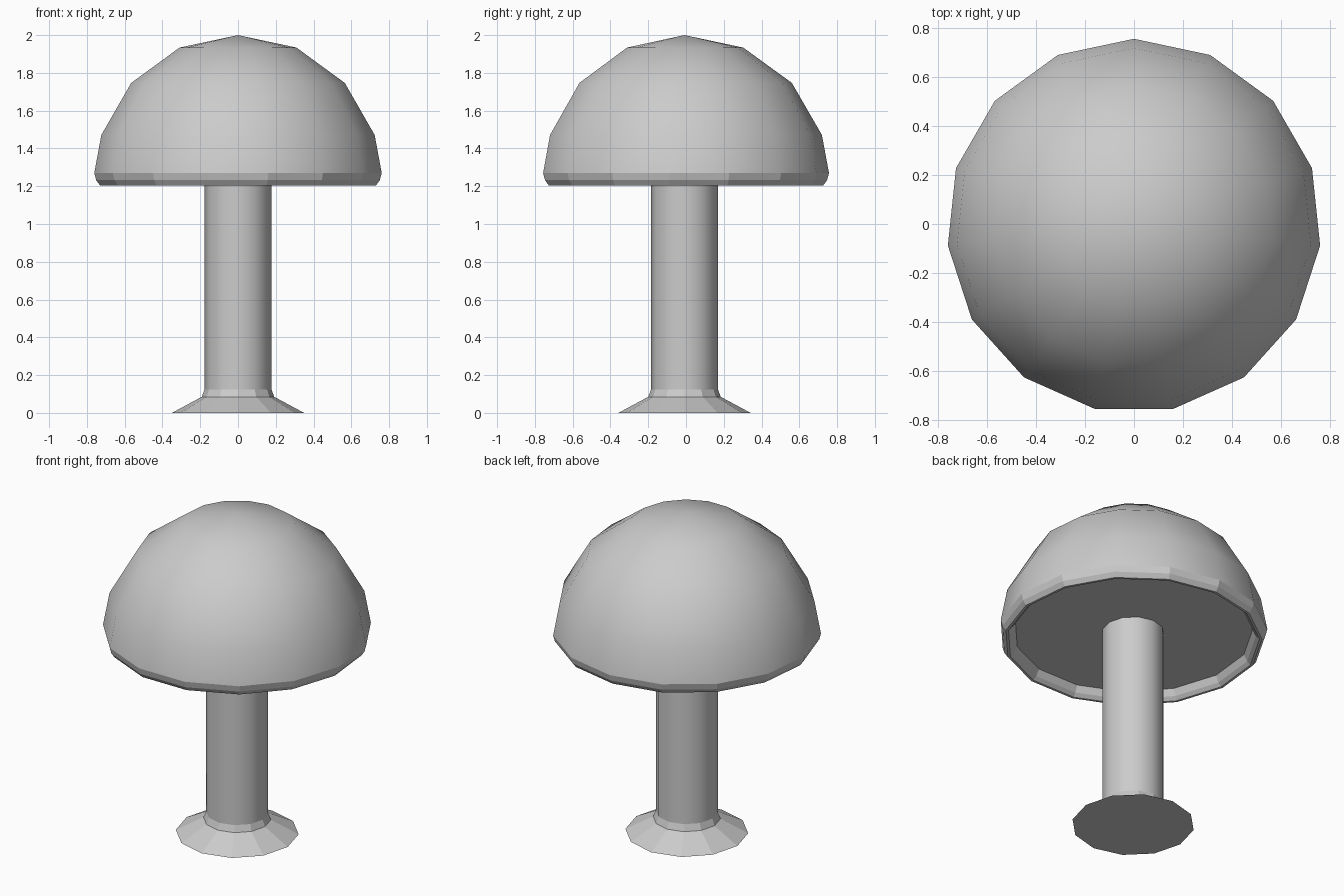
import bpy, bmesh, math

if "Cube" in bpy.data.objects:
    bpy.data.objects.remove(bpy.data.objects["Cube"])

CENTRE_Y = -0.008

def lathe(name, profile, sides, smooth_bands=()):
    """Revolve (radius, z) points; radius 0 makes a pole, open ends are capped."""
    bm = bmesh.new()
    rings = []
    for r, z in profile:
        if r == 0:
            rings.append([bm.verts.new((0, CENTRE_Y, z))] * sides)
            continue
        angles = [math.pi / 2 + math.tau * i / sides for i in range(sides)]
        rings.append([bm.verts.new((r * math.cos(a), CENTRE_Y + r * math.sin(a), z))
                      for a in angles])
    for band, (low, high) in enumerate(zip(rings, rings[1:])):
        for i in range(sides):
            j = (i + 1) % sides
            corners = list(dict.fromkeys((low[i], low[j], high[j], high[i])))
            bm.faces.new(corners).smooth = band in smooth_bands
    for ring, r in ((rings[0], profile[0][0]), (rings[-1], profile[-1][0])):
        if r > 0:
            bm.faces.new(ring)
    bmesh.ops.recalc_face_normals(bm, faces=bm.faces)
    mesh = bpy.data.meshes.new(name)
    bm.to_mesh(mesh)
    bm.free()
    obj = bpy.data.objects.new(name, mesh)
    bpy.context.collection.objects.link(obj)
    return obj

# Stem with a faceted flared foot and a smooth shaft
lathe("stem", [(0.35, 0), (0.192, 0.085), (0.177, 0.125), (0.177, 1.265)],
      12, smooth_bands={2})

# Domed cap: recessed underside, rounded rim, smooth 15-sided dome
R = 0.765
underside = [(0.68, 1.265), (0.70, 1.225), (0.72, 1.205)]
rim = [(0.735, 1.205), (0.755, 1.232), (R, 1.27)]
dome = [(R * math.sin(math.radians(a)), 2 - R * (1 - math.cos(math.radians(a))))
        for a in (72, 48, 24)]
lathe("cap", underside + rim + dome + [(0, 2.0)], 15, smooth_bands={5, 6, 7, 8})
